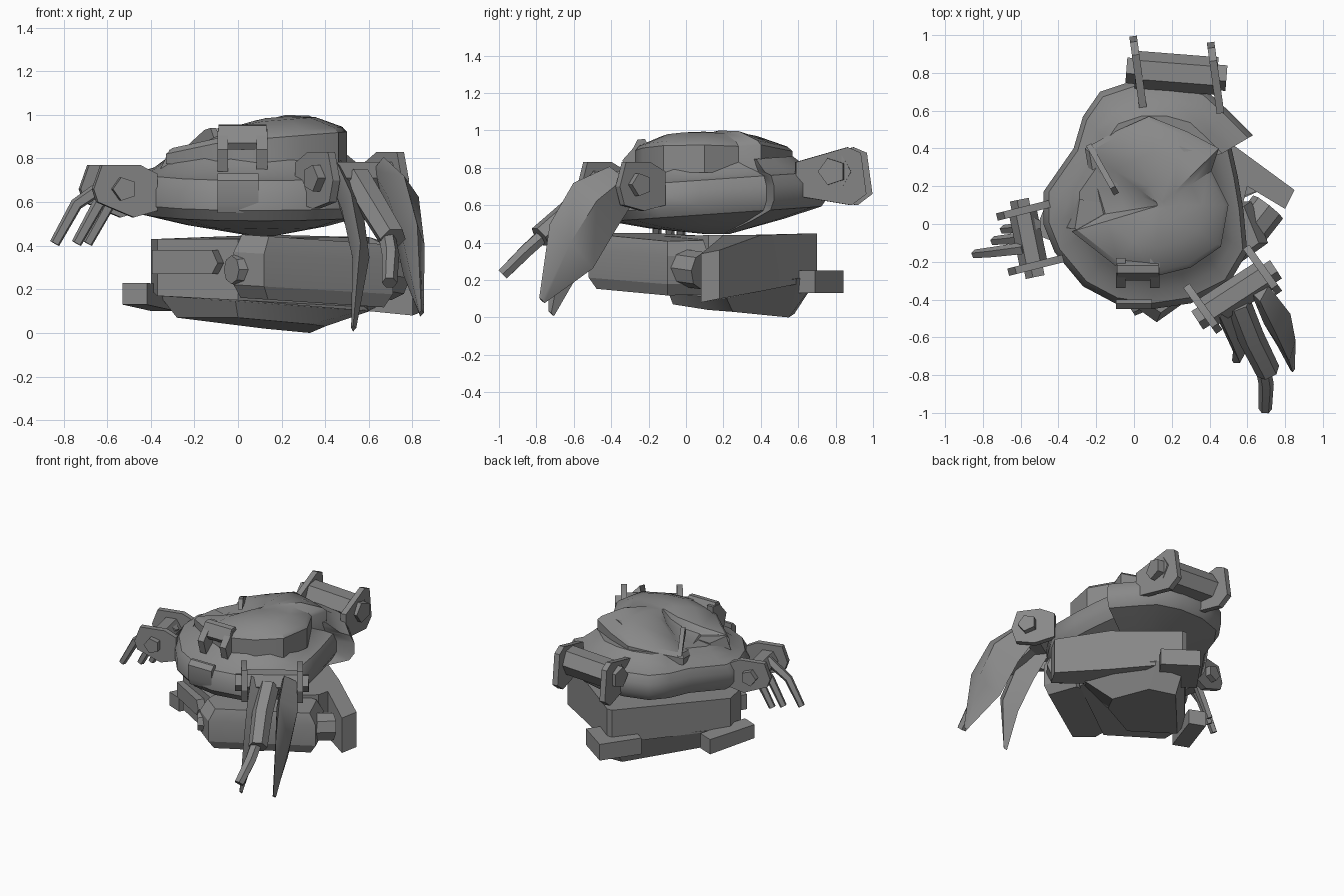
import bpy, bmesh, math
from mathutils import Vector

if "Cube" in bpy.data.objects:
    bpy.data.objects.remove(bpy.data.objects["Cube"])

metal = bpy.data.materials.new("dark_metal")
metal.diffuse_color = (.25, .25, .25, 1)
metal.use_nodes = True
metal.node_tree.nodes["Principled BSDF"].inputs["Base Color"].default_value = metal.diffuse_color


def finish(name, bm, angle=30):
    bmesh.ops.remove_doubles(bm, verts=bm.verts, dist=1e-4)
    bmesh.ops.recalc_face_normals(bm, faces=bm.faces)
    me = bpy.data.meshes.new(name)
    bm.to_mesh(me)
    bm.free()
    me.materials.append(metal)
    ob = bpy.data.objects.new(name, me)
    bpy.context.collection.objects.link(ob)
    bpy.ops.object.select_all(action='DESELECT')
    ob.select_set(True)
    bpy.context.view_layer.objects.active = ob
    bpy.ops.object.shade_smooth_by_angle(angle=math.radians(angle))
    return ob


def loft(name, rings, angle=30):
    """Skin equal-length rings of 3D points, capped at both ends."""
    bm = bmesh.new()
    vs = [[bm.verts.new(p) for p in r] for r in rings]
    n = len(rings[0])
    for a, b in zip(vs, vs[1:]):
        for i in range(n):
            bm.faces.new((a[i], a[(i + 1) % n], b[(i + 1) % n], b[i]))
    bm.faces.new(vs[0])
    bm.faces.new(vs[-1])
    return finish(name, bm, angle)


def scaled(pts, c, s, z):
    return [(c[0] + (x - c[0]) * s, c[1] + (y - c[1]) * s, z(x, y) if callable(z) else z)
            for x, y in pts]


def rod(name, path, radii, n=6):
    """Faceted tube along a path."""
    path = [Vector(p) for p in path]
    rings = []
    for i, p in enumerate(path):
        d = (path[min(i + 1, len(path) - 1)] - path[max(i - 1, 0)]).normalized()
        u = d.cross(Vector((0, 0, 1))).normalized()
        w = u.cross(d)
        rings.append([p + radii[i] * (math.cos(t) * u + math.sin(t) * w)
                      for t in (2 * math.pi * k / n for k in range(n))])
    return loft(name, rings, 40)


def plate(name, prof, origin, d, thick):
    """Upright plate: profile (distance along d, z) with a thickness."""
    d = Vector((d[0], d[1], 0)).normalized()
    side = Vector((-d.y, d.x, 0)) * thick / 2
    o = Vector((origin[0], origin[1], 0))
    ring = [o + d * r + Vector((0, 0, z)) for r, z in prof]
    return loft(name, [[p - side for p in ring], [p + side for p in ring]])


# saucer body: cone belly, rim band, recessed deck under the cap
body = [(-.48, .17), (-.32, .4), (-.27, .57), (-.18, .7), (0, .76), (.2, .76), (.38, .71),
        (.5, .6), (.63, .47), (.51, .43), (.55, .25), (.58, .07), (.6, -.15), (.5, -.32), (.3, -.42),
        (.1, -.45), (-.1, -.42), (-.27, -.33), (-.42, -.15), (-.48, 0)]
C = (.12, .17)
levels = [(.1, .445), (.6, .5), (.94, .55), (1, .6), (1, .68), (.95, .735), (.84, .755), (.74, .8), (.68, .83)]
loft("saucer_body", [scaled(body, C, s, lambda x, y, z=z, s=s: z + .07 * (y - .1) * s * (s > .2))
                     for s, z in levels], 35)

# broken cap with a dented crown
cap = [(-.26, .4), (-.1, .49), (.08, .57), (.28, .49), (.45, .4), (.41, .28), (.5, .1), (.46, -.12), (.3, -.23),
       (.1, -.28), (-.1, -.22), (-.33, -.04), (-.17, .05), (-.24, .28)]
K = (.14, .1)
dent = [.08, .04, 0, 0, -.01, 0, 0, 0, 0, 0, .01, .07, .1, .12]


def crown(s, z, k):
    return [(x, y, v - dent[i] * k) for i, (x, y, v)
            in enumerate(scaled(cap, K, s, lambda a, b: z + .08 * s * (a - .1)))]


loft("cap", [scaled(cap, K, 1, .775), crown(1, .89, .5), crown(.94, .915, .5), crown(.6, .97, 1),
             crown(.25, .985, .7), crown(.05, .975, 0)], 32)
# torn panels on the cap
plate("torn_panel", [(0, .84), (.2, .93), (.26, .94), (.3, .88)], (-.24, .42), (.45, -.8), .03)
plate("torn_panel", [(0, .9), (.2, .96), (.33, .95), (.33, .86)], (.08, .46), (.9, -.35), .03)
plate("torn_panel", [(0, .74), (.22, .74), (.2, .83), (.05, .84)], (-.35, .06), (.95, -.15), .16)

# front clamp
for x in (-.07, .11):
    plate("clamp_arm", [(0, .74), (.13, .74), (.16, .84), (.08, .93), (0, .94)],
          (x, -.18), (0, -1), .05)
plate("clamp_top", [(0, .88), (.04, .955), (.08, .95), (.12, .87), (.1, .84)], (.02, -.18), (0, -1), .22)
plate("front_panel", [(0, .55), (.03, .55), (.05, .6), (.05, .7), (.02, .73), (0, .73)],
      (0, -.4), (0, -1), .19)

# lower block with rear arm
core = [(-.4, .05, .2, .43), (-.37, -.12, .17, .43), (0, -.32, .15, .43), (.58, .12, .12, .44),
        (.6, .2, .1, .44), (.8, .08, .08, .34), (.85, .18, .1, .36), (.55, .4, .14, .44),
        (.16, .7, .2, .45), (.12, .7, .2, .45)]
loft("lower_block", [[(x, y, a) for x, y, a, b in core], [(x, y, b) for x, y, a, b in core]])
tub = [(.12, -.52), (.71, -.1), (.62, .12), (.2, .1), (-.02, -.2), (-.02, -.42)]
T = (.3, -.1)
loft("front_tub", [scaled(tub, T, s, lambda x, y, z=z: z - .06 * x) for s, z in
                   ((.9, .16), (1, .22), (1, .37), (.88, .45))], 20)
# tapered keel under the block
keel_top = [(-.39, .07, .21), (-.02, -.12, .2), (.45, .08, .2), (.72, .2, .14), (.3, .6, .21), (.14, .71, .22)]
keel_low = [(-.28, .12, .07), (0, -.07, .07), (.33, .12, .04), (.4, .25, .03), (.33, .55, 0), (.12, .58, .02)]
loft("keel", [keel_low, keel_top])
plate("rear_stub", [(0, .13), (.3, .13), (.3, .25), (0, .25)], (.06, .52), (.57, .82), .27)
plate("side_stub", [(0, .1), (.36, .13), (.36, .23), (0, .21)], (-.34, .26), (-.4, -1), .12)
rod("front_bolt", [(.08, -.36, .29), (-.03, -.43, .29)], [.09, .065], 8)
rod("arm_pin", [(.6, -.05, .27), (.71, .09, .25)], [.1, .1], 8)
plate("side_recess_plate", [(0, .27), (.32, .27), (.35, .32), (.32, .38), (0, .38)],
      (-.38, -.13), (.85, -.5), .06)


# rim brackets: two plates, a hexagonal roller and five-sided pins
def bracket(label, a, b, d, prof, rz, r):
    a, b = Vector((*a, rz)), Vector((*b, rz))
    ax = (b - a).normalized()
    for p in (a + ax * .05, b - ax * .05):
        plate(label + "_bracket_plate", prof, p, d, .04)
    rod(label + "_roller", [a + ax * .04, b - ax * .04], [r, r])
    rod(label + "_pin", [a - ax * .01, b + ax * .01], [r * .75, r * .75], 5)


bracket("rear", (-.03, .82), (.48, .78), (-.14, 1),
        [(-.2, .65), (-.2, .83), (.08, .91), (.15, .88), (.18, .66), (.1, .6)], .78, .1)
bracket("left", (-.6, .12), (-.52, -.27), (-1, -.25),
        [(-.16, .56), (-.16, .73), (-.08, .77), (.1, .77), (.14, .66), (.12, .6), (-.05, .53)], .66, .075)
bracket("front_right", (.34, -.5), (.74, -.24), (.58, -.81),
        [(-.18, .6), (-.18, .78), (-.08, .83), (.08, .83), (.12, .7), (.09, .6), (-.04, .57)], .71, .085)

# left stub fingers
for dx, dy in ((0, -.07), (.1, 0), (.15, .06)):
    rod("left_finger", [(-.58 + dx * .4, -.06 + dy, .7), (-.74 + dx, -.08 + dy, .59), (-.84 + dx, -.09 + dy, .41)],
        [.035, .03, .025], 5)


# claw blades: tapered shells hanging from the front right bracket
def blade(name, mid, widths, d, t):
    d = Vector((*d, 0)).normalized()
    s = Vector((-d.y, d.x, 0))
    n = Vector((0, 0, 1))
    rings = []
    for p, w, k in zip(mid, widths, t):
        p = Vector(p)
        u = (d * .7 + n * .7) * w
        rings.append([p + u - s * k * .4, p + s * k + u * .2, p - u, p - s * k + u * .2])
    return loft(name, rings, 50)


blade("outer_claw", [(.66, -.33, .73), (.75, -.48, .6), (.8, -.61, .38), (.84, -.77, .09)],
      [.11, .17, .17, .02], (.34, -.94), [.05, .075, .05, .012])
blade("inner_claw", [(.46, -.42, .71), (.52, -.54, .55), (.56, -.65, .33), (.53, -.72, .02)],
      [.1, .13, .12, .02], (.2, -.98), [.05, .05, .04, .012])
rod("middle_claw", [(.55, -.42, .7), (.62, -.6, .58), (.71, -.78, .43)], [.07, .07, .065], 6)
rod("middle_claw_tip", [(.68, -.74, .46), (.7, -.85, .36), (.695, -.98, .23)], [.04, .04, .035], 6)
